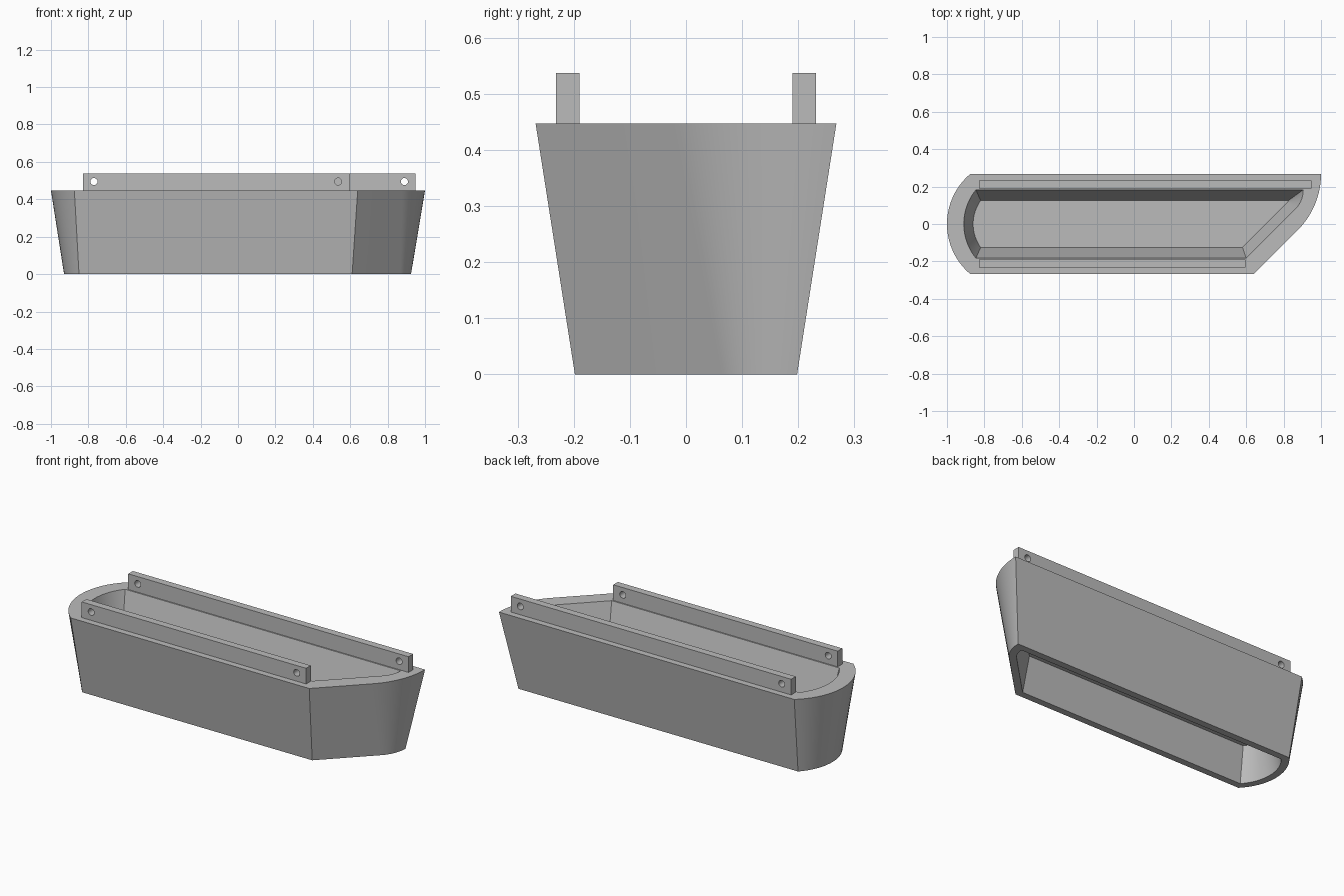
import bpy, bmesh
from math import sin, cos, pi, atan2, sqrt, radians

cube = bpy.data.objects.get("Cube")
if cube:
    bpy.data.objects.remove(cube, do_unlink=True)

# Material
GREY = (0.5, 0.5, 0.5, 1.0)
grey = bpy.data.materials.new("plain grey")
grey.use_nodes = True
grey.diffuse_color = GREY
bsdf = next(n for n in grey.node_tree.nodes if n.type == 'BSDF_PRINCIPLED')
bsdf.inputs["Base Color"].default_value = GREY

TOP = 0.447
STEPS = 20


def outline(round_tip, round_corner, front_corner, point_tip, half):
    """Plan section: bowed end at -x, slanted end curving into a point at +x."""
    # slanted end: 45 degree line, then an arc tangent to it
    r = (2 * half - point_tip + front_corner) / (sqrt(2) - 1)
    pts = [(front_corner, -half)]
    for i in range(STEPS + 1):
        a = -pi / 4 * (1 - i / STEPS)
        pts.append((point_tip - r + r * cos(a), half + r * sin(a)))
    # bowed end: arc through both corners and the tip
    s = round_corner - round_tip
    r = (s * s + half * half) / (2 * s)
    spread = atan2(half, r - s)
    for i in range(STEPS + 1):
        a = pi - spread + 2 * spread * i / STEPS
        pts.append((round_tip + r + r * cos(a), r * sin(a)))
    return pts


def finish(obj):
    obj.data.materials.clear()
    obj.data.materials.append(grey)
    bpy.ops.object.select_all(action='DESELECT')
    obj.select_set(True)
    bpy.context.view_layer.objects.active = obj
    bpy.ops.object.shade_smooth_by_angle(angle=radians(25))


# Tub: tapered shell with a pocket above and a pocket below a thin floor
floor_shape = (-0.86, -0.82, 0.58, 0.825, 0.125)
sections = [
    (floor_shape, 0.20),
    ((-0.89, -0.83, 0.595, 0.87, 0.16), 0.0),
    ((-0.93, -0.85, 0.61, 0.925, 0.198), 0.0),
    ((-1.0, -0.875, 0.64, 1.0, 0.268), TOP),
    ((-0.91, -0.845, 0.60, 0.905, 0.183), TOP),
    (floor_shape, 0.23),
]
bm = bmesh.new()
rings = [[bm.verts.new((x, y, z)) for x, y in outline(*shape)]
         for shape, z in sections]
for low, high in zip(rings, rings[1:]):
    n = len(low)
    for i in range(n):
        j = (i + 1) % n
        bm.faces.new((low[i], low[j], high[j], high[i]))
bm.faces.new(rings[0][::-1])
bm.faces.new(rings[-1])
bmesh.ops.recalc_face_normals(bm, faces=bm.faces)
mesh = bpy.data.meshes.new("tub")
bm.to_mesh(mesh)
bm.free()
tub = bpy.data.objects.new("tub", mesh)
bpy.context.collection.objects.link(tub)
finish(tub)


# Mounting rails: flat bars with a round hole near each end
def rail(name, x0, x1, y, holes):
    curve = bpy.data.curves.new(name, 'CURVE')
    curve.dimensions = '2D'
    curve.fill_mode = 'BOTH'
    curve.extrude = 0.021
    loops = [[(x0, TOP), (x1, TOP), (x1, 0.537), (x0, 0.537)]]
    for hx in holes:
        loops.append([(hx + 0.019 * cos(2 * pi * i / 24),
                       0.495 + 0.019 * sin(2 * pi * i / 24)) for i in range(24)])
    for loop in loops:
        spline = curve.splines.new('POLY')
        spline.points.add(len(loop) - 1)
        for p, (x, z) in zip(spline.points, loop):
            p.co = (x, z, 0, 1)
        spline.use_cyclic_u = True
    obj = bpy.data.objects.new(name, curve)
    bpy.context.collection.objects.link(obj)
    obj.rotation_euler.x = pi / 2
    obj.location.y = y
    bpy.ops.object.select_all(action='DESELECT')
    obj.select_set(True)
    bpy.context.view_layer.objects.active = obj
    bpy.ops.object.convert(target='MESH')
    obj = bpy.context.view_layer.objects.active
    # weld the caps to the sides
    bm = bmesh.new()
    bm.from_mesh(obj.data)
    bmesh.ops.remove_doubles(bm, verts=bm.verts, dist=0.0001)
    bmesh.ops.recalc_face_normals(bm, faces=bm.faces)
    bm.to_mesh(obj.data)
    bm.free()
    finish(obj)


rail("front_rail", -0.83, 0.595, -0.211, (-0.77, 0.535))
rail("back_rail", -0.83, 0.95, 0.211, (-0.77, 0.89))
